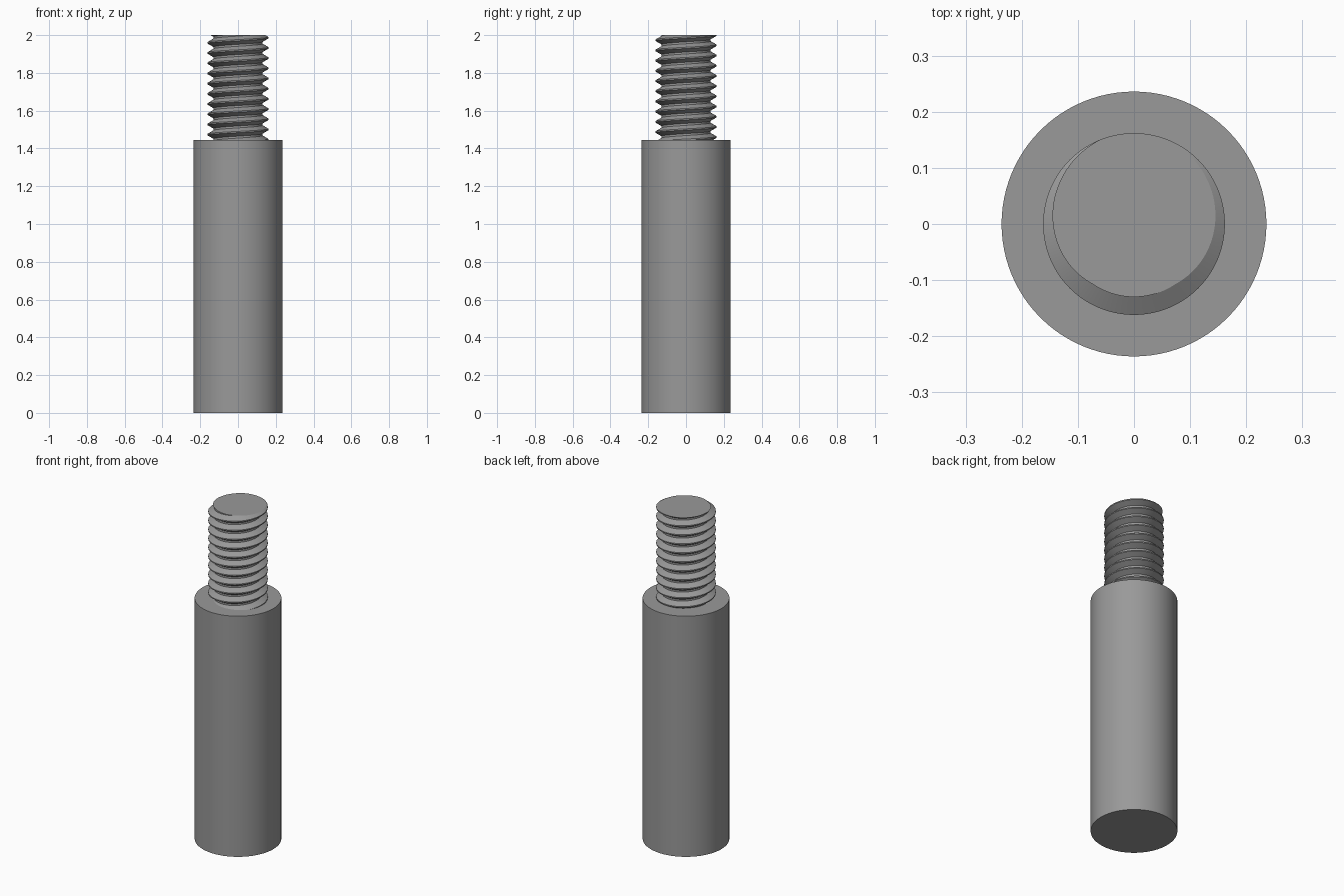
import bpy, bmesh, math
from mathutils import Vector

if "Cube" in bpy.data.objects:
    bpy.data.objects.remove(bpy.data.objects["Cube"])

BODY_R, BODY_H, TOP = 0.236, 1.445, 2.0
CREST_R, ROOT_R, PITCH = 0.162, 0.130, 0.054
SEGS = 96

steel = bpy.data.materials.new("steel_grey")
steel.diffuse_color = (0.32, 0.32, 0.32, 1)
steel.use_nodes = True
steel.node_tree.nodes["Principled BSDF"].inputs["Base Color"].default_value = steel.diffuse_color


def finish(bm, name):
    bmesh.ops.recalc_face_normals(bm, faces=bm.faces)
    mesh = bpy.data.meshes.new(name)
    bm.to_mesh(mesh)
    bm.free()
    mesh.materials.append(steel)
    ob = bpy.data.objects.new(name, mesh)
    bpy.context.collection.objects.link(ob)
    bpy.ops.object.select_all(action='DESELECT')
    ob.select_set(True)
    bpy.context.view_layer.objects.active = ob
    bpy.ops.object.shade_smooth_by_angle(angle=math.radians(25))


# Plain cylindrical body
bm = bmesh.new()
bmesh.ops.create_cone(bm, cap_ends=True, segments=SEGS, radius1=BODY_R,
                      radius2=BODY_R, depth=BODY_H)
bmesh.ops.translate(bm, verts=bm.verts, vec=(0, 0, BODY_H / 2))
finish(bm, "body")

# Threaded stud: a right-hand helical sweep of one tooth profile
bm = bmesh.new()
flank = (CREST_R - ROOT_R) * math.tan(math.radians(30))
crest = PITCH / 16
profile = [(CREST_R, -crest), (CREST_R, crest),
           (ROOT_R, crest + flank), (ROOT_R, PITCH - crest - flank)]
turns = 14
start = TOP - (turns - 2) * PITCH   # a crest meets the top at +y
rows = []
for i in range(turns * SEGS + 1):
    a = math.pi / 2 + 2 * math.pi * i / SEGS
    z0 = start + PITCH * i / SEGS
    rows.append([bm.verts.new((r * math.cos(a), r * math.sin(a), z0 + z))
                 for r, z in profile])
for i in range(turns * SEGS):
    p, q = rows[i], rows[i + 1]
    for j in range(3):
        bm.faces.new((p[j], q[j], q[j + 1], p[j + 1]))
    # join each turn's root to the next turn's crest
    if i + 1 + SEGS < len(rows):
        bm.faces.new((p[3], q[3], rows[i + 1 + SEGS][0], rows[i + SEGS][0]))

# Trim the thread flat at the top and just inside the body, then cap both
for z, d in ((TOP, 1), (BODY_H - 0.002, -1)):
    cut = bmesh.ops.bisect_plane(bm, geom=bm.verts[:] + bm.edges[:] + bm.faces[:],
                                 dist=1e-6, plane_co=Vector((0, 0, z)),
                                 plane_no=Vector((0, 0, d)), clear_outer=True)
    rim = [e for e in cut["geom_cut"] if isinstance(e, bmesh.types.BMEdge)]
    bmesh.ops.edgeloop_fill(bm, edges=[e for e in rim if e.is_boundary])
finish(bm, "threaded_stud")
